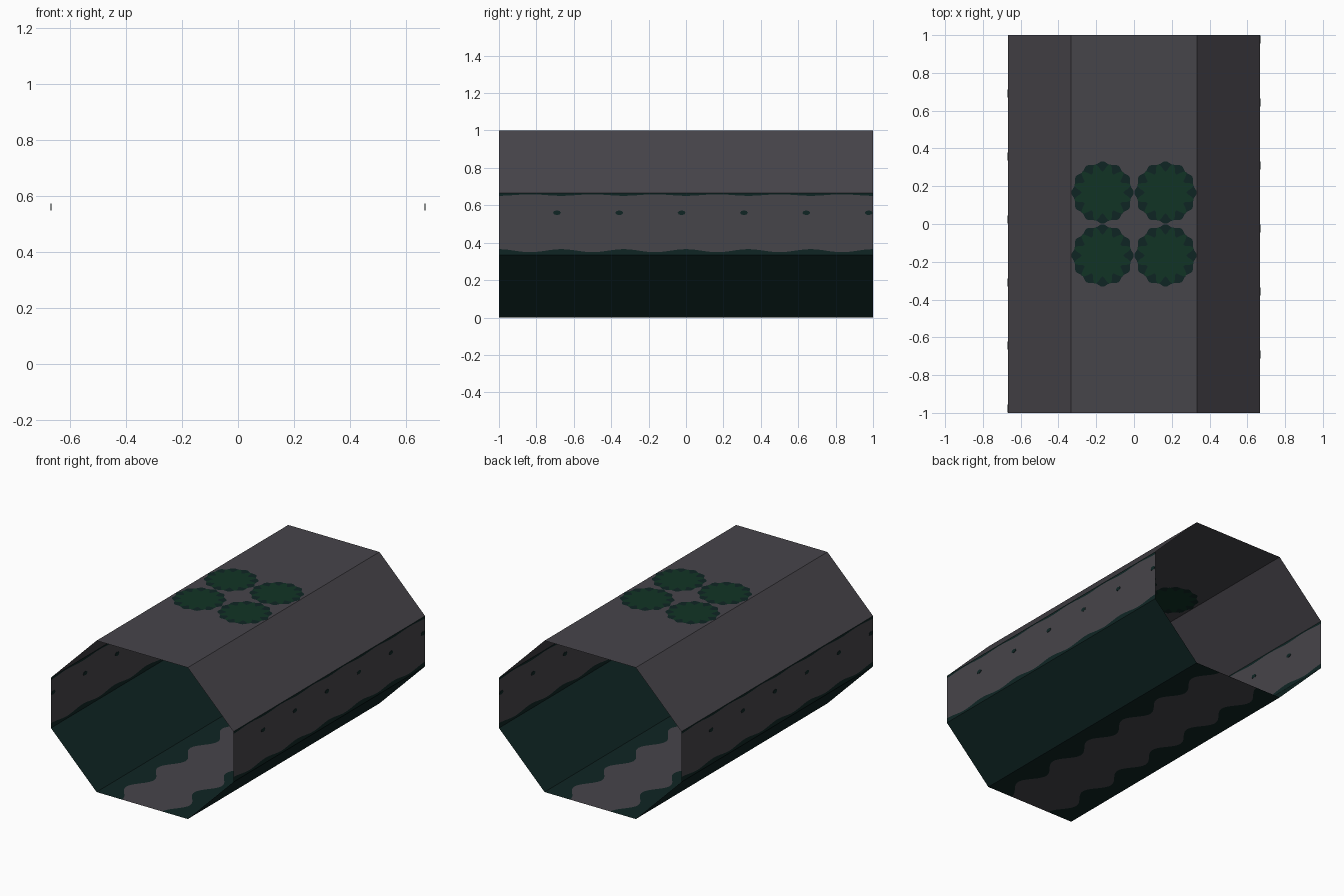
import bpy, bmesh, math
from mathutils import Matrix

if "Cube" in bpy.data.objects:
    bpy.data.objects.remove(bpy.data.objects["Cube"])

T = 1 / 3          # octagon module and pattern repeat
STEPS = 120        # slices along the tunnel for wavy borders


def material(name, r, g, b):
    m = bpy.data.materials.new(name)
    m.diffuse_color = (r, g, b, 1)
    m.use_nodes = True
    m.node_tree.nodes["Principled BSDF"].inputs["Base Color"].default_value = m.diffuse_color
    return m


MATS = [material("charcoal grey", .062, .058, .068),
        material("dark teal", .0048, .0185, .0175),
        material("deep green", .0056, .034, .0185)]
GREY, TEAL, GREEN = 0, 1, 2


def finish(name, bm):
    me = bpy.data.meshes.new(name)
    bm.to_mesh(me)
    bm.free()
    for m in MATS:
        me.materials.append(m)
    ob = bpy.data.objects.new(name, me)
    bpy.context.collection.objects.link(ob)
    return ob


def wave(y):
    return math.cos(2 * math.pi * (y + 1) / T)


def panel(name, a, b, bounds, colours, n=STEPS):
    """Flat sheet from profile point a to b, split lengthwise at bounds(y)."""
    bm = bmesh.new()
    rows = []
    for i in range(n + 1):
        y = -1 + 2 * i / n
        fr = [0] + [f(y) for f in bounds] + [1]
        rows.append([bm.verts.new((a[0] + (b[0] - a[0]) * t, y,
                                   a[1] + (b[1] - a[1]) * t)) for t in fr])
    for r, s in zip(rows, rows[1:]):
        for k, c in enumerate(colours):
            bm.faces.new((r[k], s[k], s[k + 1], r[k + 1])).material_index = c
    return finish(name, bm)


# Floor: grey path with wavy teal borders
panel("floor", (-T, 0), (T, 0),
      [lambda y: .5 - (.19 - .042 * wave(y)) / (2 * T),
       lambda y: .5 + (.19 - .042 * wave(y)) / (2 * T)],
      [TEAL, GREY, TEAL])

# Side walls: teal skirting and a thin teal line at the top
low = lambda y: (.024 + .008 * wave(y)) / T
high = lambda y: 1 - (.012 + .004 * wave(y)) / T
panel("right_wall", (2 * T, T), (2 * T, 2 * T), [low, high], [TEAL, GREY, TEAL])
panel("left_wall", (-2 * T, 2 * T), (-2 * T, T),
      [lambda y: 1 - high(y), lambda y: 1 - low(y)], [TEAL, GREY, TEAL])

# Sloping panels
panel("right_lower_slope", (T, 0), (2 * T, T), [], [TEAL], 1)
panel("left_lower_slope", (-2 * T, T), (-T, 0), [], [TEAL], 1)
panel("right_upper_slope", (2 * T, 2 * T), (T, 1), [], [GREY], 1)
panel("left_upper_slope", (-T, 1), (-2 * T, 2 * T), [], [GREY], 1)

# Roof: plain ends and four square tiles, each cut with a leafy disc
bm = bmesh.new()
for y0, y1 in ((-1, -T), (T, 1)):
    bm.faces.new([bm.verts.new(p) for p in
                  ((-T, y0, 1), (T, y0, 1), (T, y1, 1), (-T, y1, 1))])
N, H = 96, T / 2
for cx in (-H, H):
    for cy in (-H, H):
        rings = [[], [], []]
        for i in range(N):
            th = 2 * math.pi * i / N
            c, s = math.cos(th), math.sin(th)
            edge = H / max(abs(c), abs(s))
            inner = .132 - .022 * math.cos(12 * th)
            outer = .158 + .007 * math.cos(12 * th)
            for ring, r in zip(rings, (inner, outer, edge)):
                ring.append(bm.verts.new((cx + r * c, cy + r * s, 1)))
        mid = bm.verts.new((cx, cy, 1))
        for i in range(N):
            j = (i + 1) % N
            bm.faces.new((mid, rings[0][i], rings[0][j])).material_index = GREEN
            for k, col in ((0, TEAL), (1, GREY)):
                bm.faces.new((rings[k][i], rings[k + 1][i],
                              rings[k + 1][j], rings[k][j])).material_index = col
finish("roof", bm)

# Small teal spots along each wall
for side, name in ((1, "right_wall_spots"), (-1, "left_wall_spots")):
    bm = bmesh.new()
    for i in range(6):
        y = min(-.69 + T * i, .978)
        mat = (Matrix.Translation((side * 2 * T, side * y, .56))
               @ Matrix.Diagonal((1, 1, .6, 1))
               @ Matrix.Rotation(math.pi / 2, 4, 'Y'))
        bmesh.ops.create_cone(bm, cap_ends=True, segments=8, radius1=.021,
                              radius2=.021, depth=.004, matrix=mat)
    for f in bm.faces:
        f.material_index = TEAL
    finish(name, bm)
